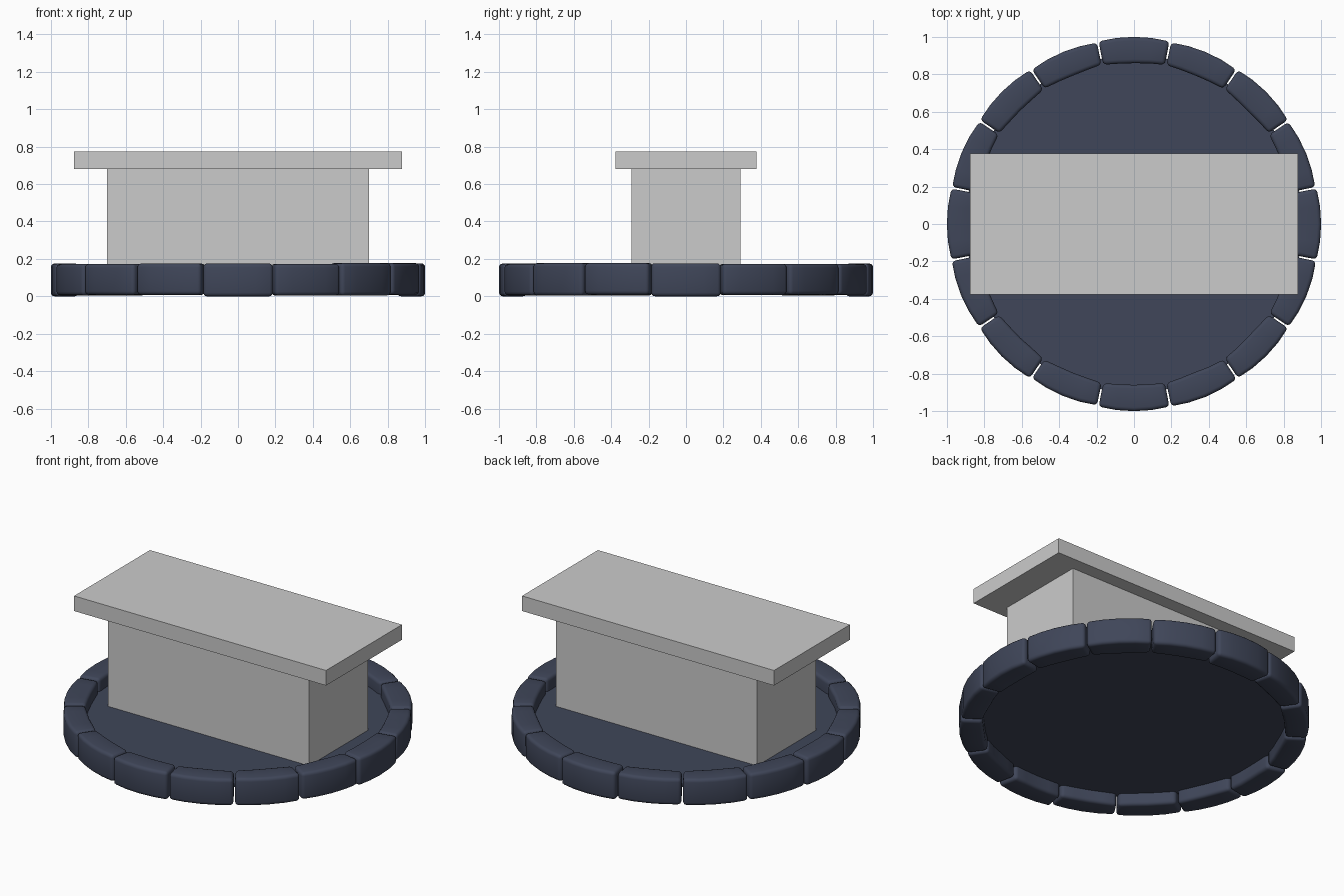
import bpy, bmesh, math, random

if "Cube" in bpy.data.objects:
    bpy.data.objects.remove(bpy.data.objects["Cube"])

random.seed(4)
COUNT = 16
STEP = math.tau / COUNT

stone_mat = bpy.data.materials.new("dark_stone")
stone_mat.diffuse_color = (0.05, 0.061, 0.1, 1)
stone_mat.use_nodes = True
stone_mat.node_tree.nodes["Principled BSDF"].inputs["Base Color"].default_value = stone_mat.diffuse_color


def add_object(name, bm, mat=None):
    bmesh.ops.recalc_face_normals(bm, faces=bm.faces)
    mesh = bpy.data.meshes.new(name)
    bm.to_mesh(mesh)
    bm.free()
    obj = bpy.data.objects.new(name, mesh)
    bpy.context.collection.objects.link(obj)
    if mat:
        mesh.materials.append(mat)
    return obj


def box(name, sx, sy, z0, z1):
    bm = bmesh.new()
    bmesh.ops.create_cube(bm, size=1)
    for v in bm.verts:
        v.co = (v.co.x * sx, v.co.y * sy, z0 if v.co.z < 0 else z1)
    return add_object(name, bm)


def rim_stone(index):
    """Curved block: four-corner section swept along a short arc, softly bevelled."""
    bm = bmesh.new()
    mid = index * STEP
    half = STEP / 2 - 0.005
    cardinal = index % 4 == 0
    wear = 0 if cardinal else random.uniform(0, 0.006)
    z0 = 0.004 if not cardinal else 0.0
    z0 += random.uniform(0, 0.005) if not cardinal else 0
    z1 = 0.178 - random.uniform(0, 0.006)
    segs = 4
    rings = []
    for i in range(segs + 1):
        t = 2 * i / segs - 1
        a = mid + half * t
        r_out = 1.0 - wear - 0.006 * t * t
        r_in = 0.856 + random.uniform(0, 0.004) + 0.01 * t * t
        rings.append([bm.verts.new((r * math.cos(a), r * math.sin(a), z))
                      for r, z in ((r_in, z0), (r_out, z0), (r_out, z1), (r_in, z1))])
    for a, b in zip(rings, rings[1:]):
        for k in range(4):
            n = (k + 1) % 4
            bm.faces.new((a[k], a[n], b[n], b[k]))
    bm.faces.new(rings[0])
    bm.faces.new(rings[-1])
    obj = add_object(f"rim_stone_{index + 1:02d}", bm, stone_mat)
    bevel = obj.modifiers.new("soft_edges", 'BEVEL')
    bevel.width = 0.02
    bevel.segments = 3
    bevel.limit_method = 'ANGLE'
    bevel.angle_limit = math.radians(40)
    obj.data.shade_smooth()
    return obj


# Ring of rounded stones
for i in range(COUNT):
    rim_stone(i)

# Recessed floor inside the ring
bm = bmesh.new()
bmesh.ops.create_cone(bm, cap_ends=True, segments=64, radius1=0.9, radius2=0.9, depth=0.012)
bmesh.ops.translate(bm, verts=bm.verts, vec=(0, 0, 0.089))
add_object("floor_disc", bm, stone_mat)

# Plain altar block and its overhanging top slab
box("altar_block", 1.4, 0.585, 0.09, 0.68)
box("altar_slab", 1.755, 0.755, 0.68, 0.775)
